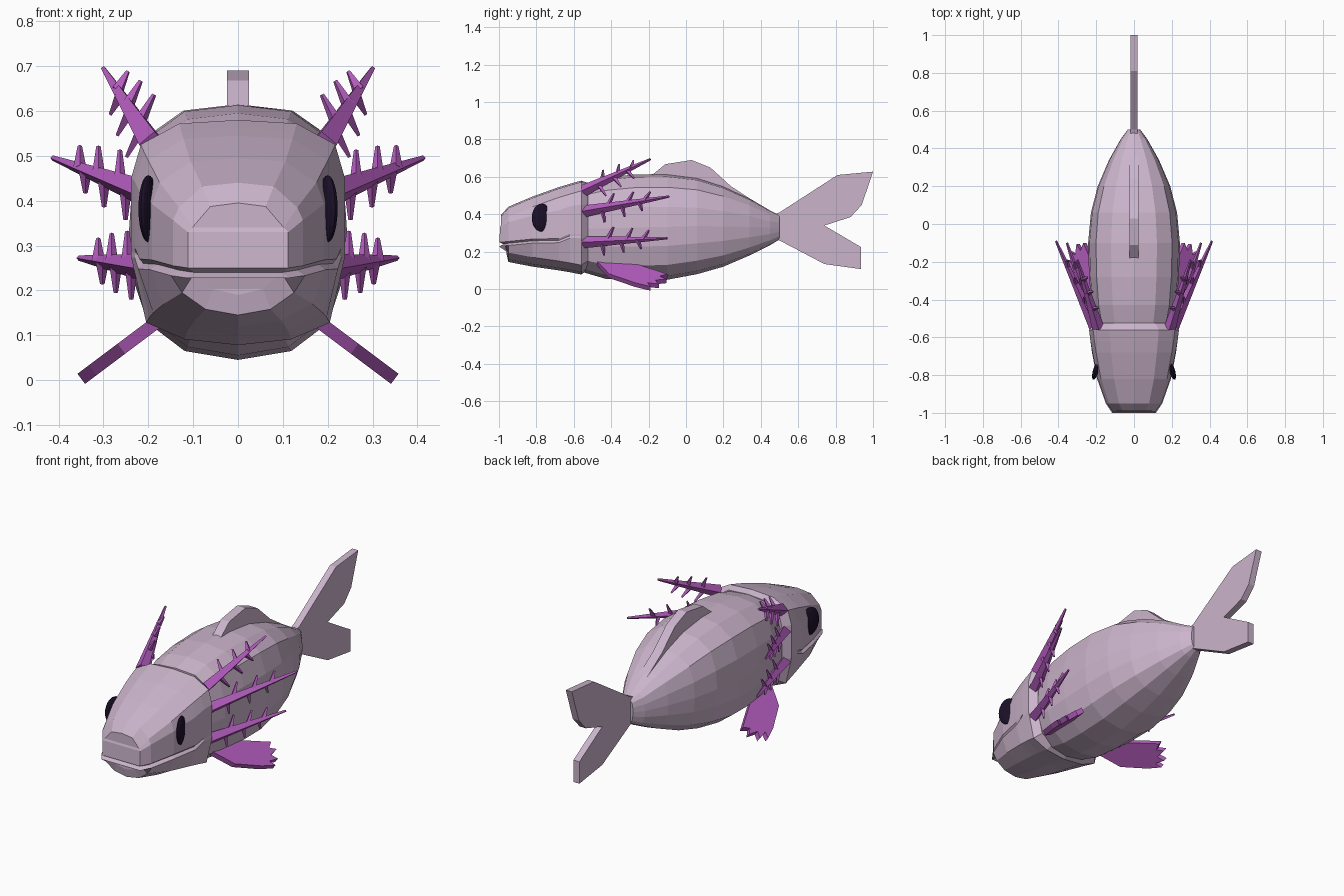
import bpy, bmesh, math
from mathutils import Vector, Matrix

cube = bpy.data.objects.get("Cube")
if cube:
    bpy.data.objects.remove(cube)


def material(name, color):
    m = bpy.data.materials.new(name)
    m.use_nodes = True
    m.diffuse_color = (*color, 1)
    m.node_tree.nodes["Principled BSDF"].inputs["Base Color"].default_value = (*color, 1)
    return m


skin = material("pale_mauve", (0.6, 0.46, 0.6))
purple = material("vivid_purple", (0.46, 0.11, 0.52))
dark = material("dark_eye", (0.012, 0.005, 0.022))


def finish(bm, name, mat):
    bmesh.ops.recalc_face_normals(bm, faces=bm.faces[:])
    mesh = bpy.data.meshes.new(name)
    bm.to_mesh(mesh)
    bm.free()
    mesh.materials.append(mat)
    ob = bpy.data.objects.new(name, mesh)
    bpy.context.collection.objects.link(ob)
    return ob


def loft(name, halves, mat):
    """Mirror half sections (top to bottom) across x, skin them and cap both ends."""
    bm = bmesh.new()
    rings = []
    for half in halves:
        right = [bm.verts.new(p) for p in half]
        left = [bm.verts.new((-p[0], p[1], p[2])) for p in half[1:-1]]
        rings.append(right + left[::-1])
    n = len(rings[0])
    for a, b in zip(rings, rings[1:]):
        for i in range(n):
            j = (i + 1) % n
            bm.faces.new((a[i], a[j], b[j], b[i]))
    for r in (rings[0], rings[-1]):
        for i in range(n // 2):
            quad = [r[i], r[i + 1], r[-i - 1], r[-i]]
            bm.faces.new(list(dict.fromkeys(quad)))
    return finish(bm, name, mat)


def blade(name, outline, bevel, thick, frame, mat):
    """Flat fin with a sharp bevelled rim; frame maps the outline plane into place."""
    bm = bmesh.new()
    for side in (1, -1):
        face = bm.faces.new([bm.verts.new((u, v, 0)) for u, v in outline])
        bmesh.ops.inset_individual(bm, faces=[face], thickness=bevel, use_even_offset=True)
        for v in face.verts:
            v.co.z = side * thick
    bmesh.ops.remove_doubles(bm, verts=bm.verts[:], dist=0.0002)
    bm.transform(frame)
    return finish(bm, name, mat)


def frame(origin, u, v):
    u, v = Vector(u).normalized(), Vector(v).normalized()
    m = Matrix((u, v, u.cross(v))).transposed().to_4x4()
    m.translation = origin
    return m


def prong(bm, p, q, r1, r2):
    d = q - p
    m = Matrix.Translation((p + q) / 2) @ d.to_track_quat('Z', 'Y').to_matrix().to_4x4()
    bmesh.ops.create_cone(bm, cap_ends=True, segments=4, radius1=r1, radius2=r2,
                          depth=d.length, matrix=m)


# Body: sixteen-sided sections as (y, half width, top, bottom)
outline = [(0, 1), (.5, .95), (.83, .75), (.97, .38), (1, 0),
           (.97, -.36), (.83, -.72), (.5, -.93), (0, -1)]
body = [(-.55, .2, .56, .09), (-.43, .225, .595, .055), (-.28, .238, .613, .045),
        (-.1, .243, .615, .05), (.06, .228, .595, .08), (.2, .192, .55, .12),
        (.34, .132, .485, .18), (.45, .07, .42, .235), (.5, .033, .395, .265)]
loft("body", [[(w * a, y, (t + b) / 2 + c * (t - b) / 2) for a, c in outline]
              for y, w, t, b in body], skin)

# Head: sections as (y, half width, top, lip height, bottom, mouth depth)
head = [(-.99, .112, .395, .25, .19, .014), (-.95, .145, .44, .255, .145, .014),
        (-.82, .192, .495, .268, .12, .012), (-.68, .22, .545, .27, .1, .009),
        (-.62, .23, .563, .295, .09, .002), (-.56, .238, .58, .295, .078, 0),
        (-.525, .205, .568, .295, .1, 0)]


def head_half(y, w, t, lip, b, m):
    front = y < -.97
    return [(0, y, t), (.55 * w, y, t - .008), (.91 * w, y, t - .055),
            (w, y - .004 * front, t - .45 * (t - lip)), (w, y - .008 * front, lip),
            (w - m, y + m * front, lip - .01),
            (w + m * .3, y - .01 * front, lip - .022),
            (.86 * w, y + .02 * front, b + .05),
            (.5 * w, y + .03 * front, b + .013), (0, y + .03 * front, b)]


loft("head", [head_half(*s) for s in head], skin)

# Tail and back fin, both upright on the centre plane
side_plane = frame((0, 0, 0), (0, 1, 0), (0, 0, 1))
blade("tail_fin", [(.44, .39), (.5, .41), (.81, .61), (1, .628), (.94, .45), (.88, .385),
                   (.74, .34), (.935, .225), (.935, .107), (.74, .134), (.5, .26), (.44, .28)],
      .025, .018, side_plane, skin)
blade("back_fin", [(-.2, .595), (-.11, .668), (.03, .69), (.13, .65), (.24, .55),
                   (.37, .465), (.3, .43), (-.1, .54)], .03, .025, side_plane, skin)

# Eyes, gill branches and paddle feet, repeated on both sides
gills = [((.19, -.55, .525), (.3, -.19, .695), (-.45, -.25, .85)),
         ((.205, -.55, .415), (.413, -.09, .495), (0, .15, 1)),
         ((.205, -.55, .25), (.355, -.1, .272), (0, .15, 1))]
paddle = [(-.48, -.02), (-.41, .1), (-.27, .18), (-.19, .212), (-.205, .178), (-.145, .19),
          (-.165, .155), (-.105, .145), (-.14, .12), (-.1, .1), (-.25, .02), (-.34, -.02)]

for s, label in ((1, "left"), (-1, "right")):
    bm = bmesh.new()
    bmesh.ops.create_uvsphere(bm, u_segments=20, v_segments=12, radius=1)
    bm.transform(Matrix.Translation((s * .2, -.772, .382))
                 @ Matrix.Rotation(s * math.radians(17), 4, 'Z')
                 @ Matrix.Diagonal((.016, .055, .075, 1)))
    finish(bm, label + "_eye", dark)

    for k, (p, q, up) in enumerate(gills):
        p, q, up = (Vector((s * v[0], v[1], v[2])) for v in (p, q, up))
        bm = bmesh.new()
        prong(bm, p, q, .032, .006)
        for t, length in ((.25, .075), (.48, .065), (.68, .05)):
            for way in (1, -1):
                base = p.lerp(q, t + .03 * way)
                tip = base + way * length * up + Vector((0, .025, 0))
                prong(bm, base, tip, .015, .005)
        finish(bm, f"{label}_gill_{k + 1}", purple)

    blade(label + "_paddle_foot", paddle, .009, .014,
          frame((s * .18, 0, .13), (0, 1, 0), (s * .8, 0, -.6)), purple)
